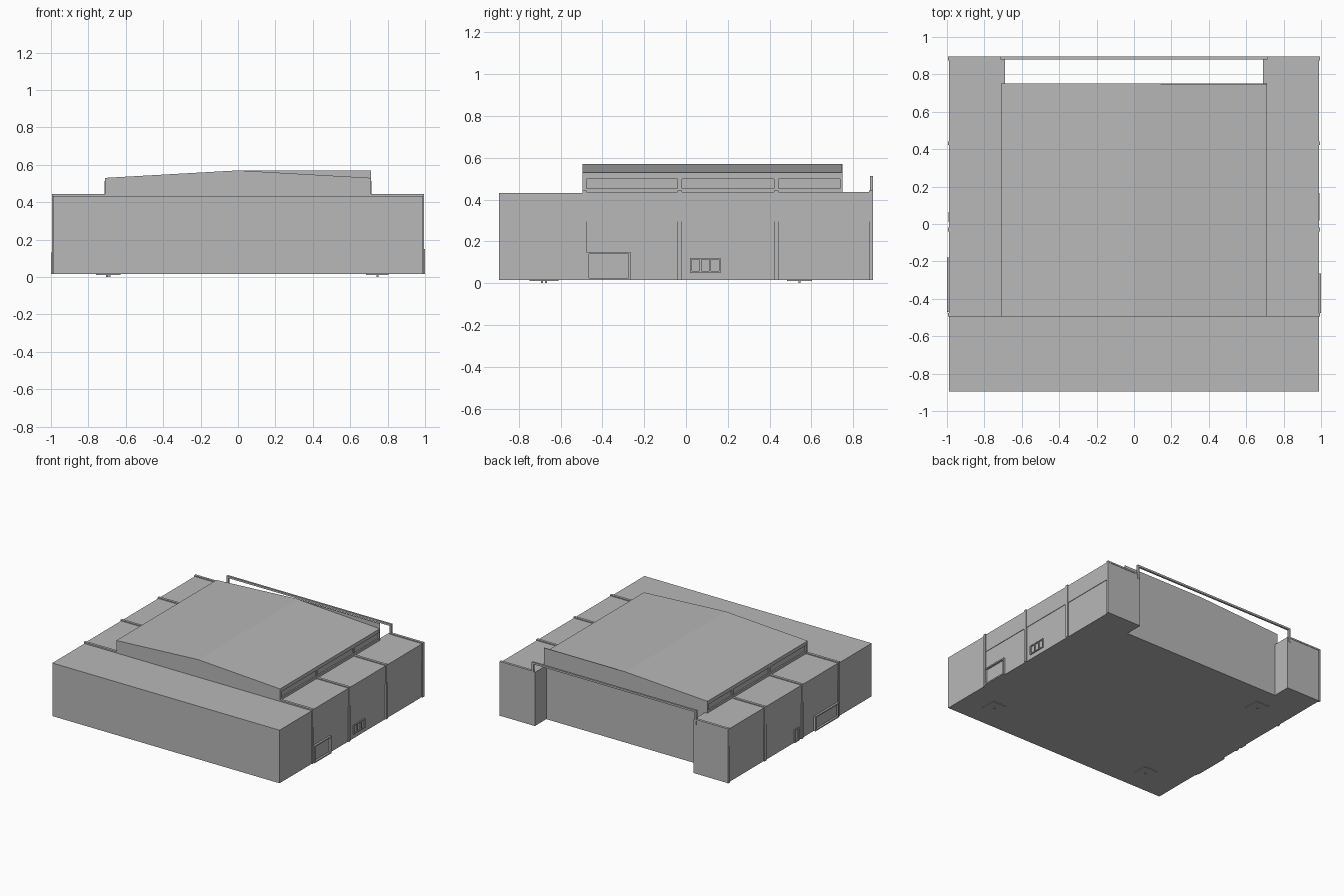
import bpy, bmesh

cube = bpy.data.objects.get("Cube")
if cube:
    bpy.data.objects.remove(cube, do_unlink=True)

grey = bpy.data.materials.new("plain_grey")
grey.use_nodes = True
colour = (0.48, 0.48, 0.48, 1)
grey.diffuse_color = colour
grey.node_tree.nodes["Principled BSDF"].inputs["Base Color"].default_value = colour


def finish(name, bm):
    bmesh.ops.recalc_face_normals(bm, faces=bm.faces)
    mesh = bpy.data.meshes.new(name)
    bm.to_mesh(mesh)
    bm.free()
    mesh.materials.append(grey)
    obj = bpy.data.objects.new(name, mesh)
    bpy.context.collection.objects.link(obj)
    return obj


def box(name, x, y, z):
    """Box from three (low, high) ranges."""
    bm = bmesh.new()
    bmesh.ops.create_cube(bm, size=1)
    for v in bm.verts:
        for i, (lo, hi) in enumerate((x, y, z)):
            v.co[i] = lo if v.co[i] < 0 else hi
    return finish(name, bm)


def prism(name, outline, y0, y1):
    """Extrude an x-z outline along y."""
    bm = bmesh.new()
    face = bm.faces.new([bm.verts.new((x, y0, z)) for x, z in outline])
    ext = bmesh.ops.extrude_face_region(bm, geom=[face])
    for v in ext["geom"]:
        if isinstance(v, bmesh.types.BMVert):
            v.co.y = y1
    return finish(name, bm)


def side_range(side, a, b):
    return tuple(sorted((side * a, side * b)))


BASE, FRONT_TOP, WING_TOP = 0.015, 0.432, 0.436
EAVE, RIDGE = 0.53, 0.57
HALL = 0.712
BAYS = (-0.485, -0.03, 0.432, 0.885)

# Main masses
box("front_block", (-0.988, 0.988), (-0.895, -0.495), (BASE, FRONT_TOP))
box("hall_body", (-0.7, 0.7), (-0.495, 0.75), (BASE, EAVE - 0.005))

# Gabled ends, roof slab and the raised half of the rear gable
gable = [(-HALL, WING_TOP - 0.01), (HALL, WING_TOP - 0.01),
         (HALL, EAVE), (0, RIDGE), (-HALL, EAVE)]
prism("front_gable", gable, -0.495, -0.483)
prism("rear_gable", gable, 0.738, 0.75)
prism("hall_roof", [(-HALL, EAVE - 0.012), (HALL, EAVE - 0.012),
                    (HALL, EAVE), (0, RIDGE), (-HALL, EAVE)], -0.495, 0.75)
prism("rear_parapet", [(0, RIDGE), (HALL, EAVE), (HALL, RIDGE)], 0.744, 0.75)

for side, label in ((1, "left"), (-1, "right")):
    # Side wing with a slightly proud upper wall band
    box(label + "_wing", side_range(side, 0.69, 0.985), (-0.495, 0.892), (BASE, WING_TOP))
    box(label + "_wall_band", side_range(side, 0.98, 0.989), (-0.495, 0.892), (0.295, WING_TOP))

    # Bay columns, roof ribs and clerestory posts
    for i, y in enumerate(BAYS):
        n = "_%d" % (i + 1)
        span = (y - 0.01, y + 0.01)
        box(label + "_column" + n, side_range(side, 0.98, 0.994), span, (BASE, WING_TOP + 0.006))
        box(label + "_roof_rib" + n, side_range(side, HALL, 0.994), span,
            (WING_TOP - 0.005, WING_TOP + 0.007))
        if y < 0.75:
            box(label + "_clerestory_post" + n, side_range(side, 0.69, 0.71), span,
                (WING_TOP, EAVE - 0.01))

    # Clerestory sill and head rail
    for part, z in (("sill", WING_TOP), ("head_rail", 0.5)):
        box(label + "_clerestory_" + part, side_range(side, 0.69, 0.71), (-0.49, 0.745), (z, z + 0.018))

    # Upright of the rear bar
    box(label + "_bar_post", side_range(side, 0.7, 0.715), (0.88, 0.895), (0.4, 0.513))

box("rear_bar", (-0.715, 0.715), (0.88, 0.895), (0.498, 0.513))


def frame(name, side, y, z, t=0.008, out=0.993, mullions=0):
    """Raised frame on an outer wall, with evenly spaced mullions."""
    x = side_range(side, 0.98, out)
    for end, z0 in (("bottom", z[0]), ("top", z[1] - t)):
        box(name + "_" + end, x, y, (z0, z0 + t))
    gaps = mullions + 1
    for i in range(gaps + 1):
        y0 = y[0] + (y[1] - y[0] - t) * i / gaps
        box("%s_upright_%d" % (name, i + 1), x, (y0, y0 + t), z)


# Doors and windows
frame("large_door_frame", 1, (-0.475, -0.265), (BASE, 0.15), 0.01, 1.0)
frame("window_frame", 1, (0.02, 0.165), (0.05, 0.122), mullions=2)
frame("small_door_frame", -1, (0.01, 0.065), (BASE, 0.12))
frame("wide_door_frame", -1, (-0.47, -0.18), (BASE, 0.13), 0.01, 1.0)

# Floor plates with small feet
for i, (x, y) in enumerate(((0.745, -0.67), (-0.7, 0.543), (-0.687, -0.69))):
    box("floor_plate_%d" % (i + 1), (x - 0.06, x + 0.06), (y - 0.06, y + 0.06), (0.01, 0.016))
    box("floor_foot_%d" % (i + 1), (x - 0.005, x + 0.005), (y - 0.005, y + 0.005), (0, 0.012))
